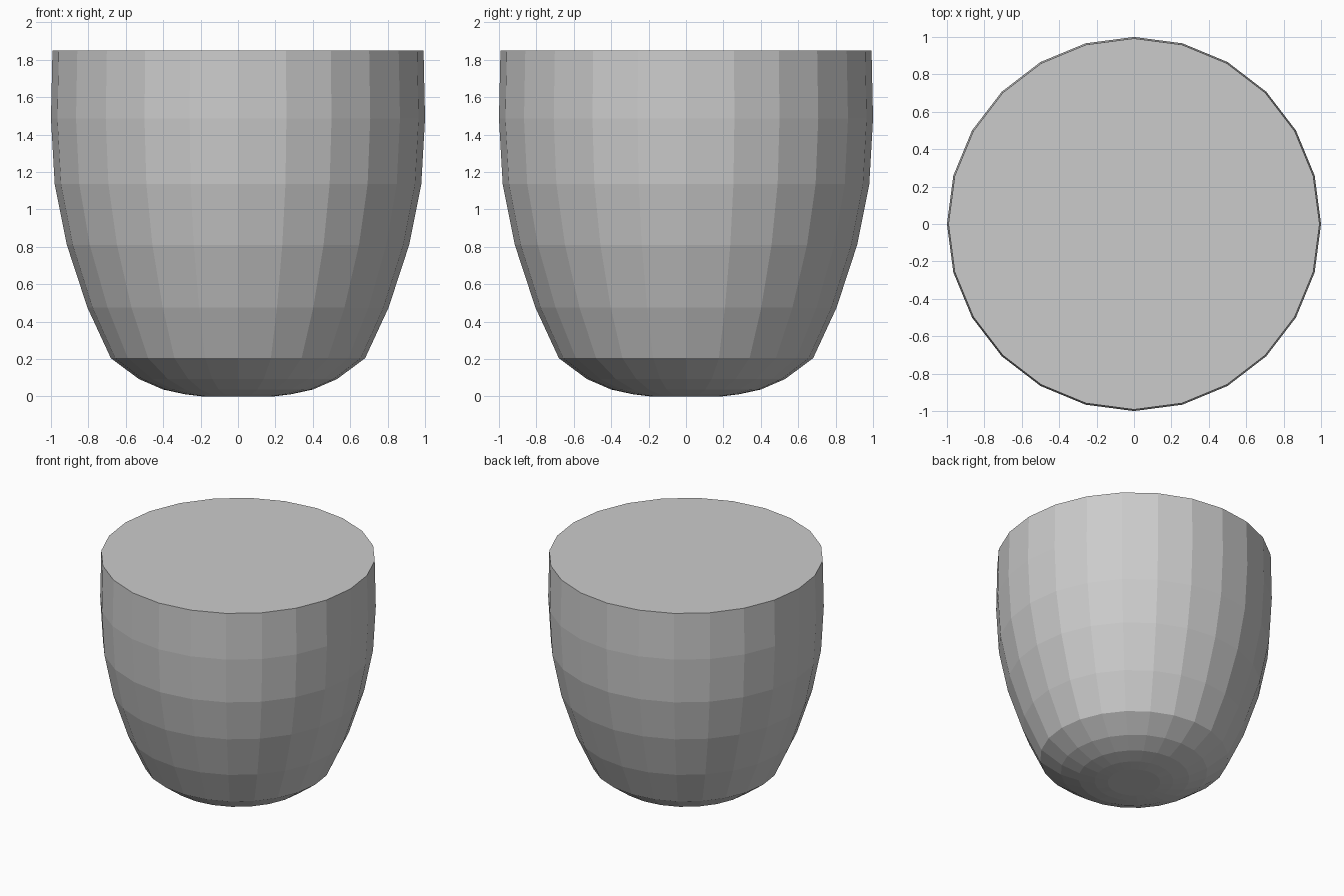
import bpy, bmesh
from math import cos, sin, tau

if "Cube" in bpy.data.objects:
    bpy.data.objects.remove(bpy.data.objects["Cube"])

SIDES = 24
# Body outline from base to rim: (radius, height)
PROFILE = [(0.19, 0.0), (0.285, 0.012), (0.40, 0.037), (0.53, 0.093),
           (0.68, 0.205), (0.805, 0.475), (0.915, 0.81),
           (0.98, 1.135), (1.0, 1.485), (0.992, 1.85)]

bm = bmesh.new()
rings = [[bm.verts.new((r * cos(tau * i / SIDES), r * sin(tau * i / SIDES), z))
          for i in range(SIDES)] for r, z in PROFILE]

# Faceted side walls
for low, high in zip(rings, rings[1:]):
    for i in range(SIDES):
        j = (i + 1) % SIDES
        bm.faces.new((low[i], low[j], high[j], high[i]))

# Flat base and flat top
bm.faces.new(rings[0][::-1])
bm.faces.new(rings[-1])

mesh = bpy.data.meshes.new("rounded_cup_body")
bm.to_mesh(mesh)
bm.free()
bpy.context.collection.objects.link(bpy.data.objects.new("rounded_cup_body", mesh))
